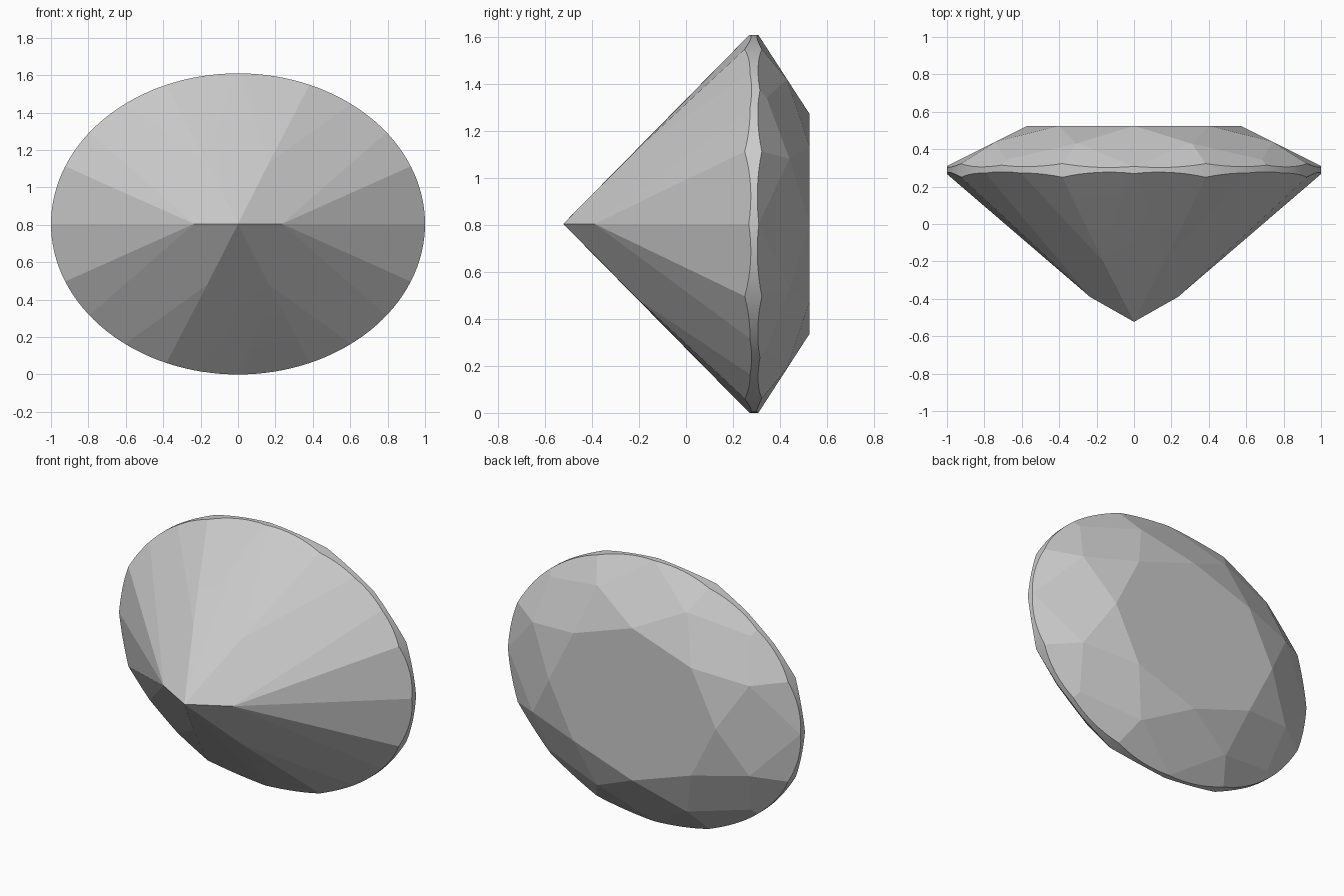
import bpy, bmesh
from math import radians, cos, sin
from mathutils import Vector, Matrix

cube = bpy.data.objects.get("Cube")
if cube:
    bpy.data.objects.remove(cube, do_unlink=True)

HALF_W, HALF_H = 1.0, 0.805


def rim(degrees, y):
    """Point on the oval girdle."""
    a = radians(degrees)
    return Vector((HALF_W * cos(a), y, HALF_H * sin(a)))


# Pavilion junctions
culet = Vector((0, -0.523, 0))
ridge_end = Vector((0.235, -0.39, 0))
upper_joint = Vector((0.165, -0.2, 0.325))
p0, p22, p45, p67, p90 = [rim(22.5 * i, y) for i, y in enumerate((0.267, 0.25, 0.262, 0.25, 0.27))]

# Crown junctions
t0, t45, t90 = Vector((0.57, 0.525, 0)), Vector((0.403, 0.525, 0.332)), Vector((0, 0.525, 0.47))
m22, m67 = Vector((0.74, 0.44, 0.278)), Vector((0.31, 0.43, 0.615))
c0, c22, c45, c67, c90 = [rim(22.5 * i, y) for i, y in enumerate((0.31, 0.323, 0.315, 0.323, 0.308))]

# Facets of one quarter, each given by three points
side = Vector((0, 0, 0.2))
across = Vector((0.2, 0, 0))
facets = [
    (t0, t45, t90),
    (t0, c0, c0 + side), (t45, m22, m67), (t90, c90, c90 + across),
    (t0, t45, m22), (t45, t90, m67),
    (m22, c0, c22), (m22, c22, c45), (m67, c45, c67), (m67, c67, c90),
    (culet, ridge_end, upper_joint), (culet, upper_joint, p90),
    (ridge_end, p0, p22), (ridge_end, p22, p45),
    (upper_joint, p45, p67), (upper_joint, p67, p90),
]

# Oval blank, lying along y
bm = bmesh.new()
bmesh.ops.create_cone(bm, cap_ends=True, segments=128, radius1=1, radius2=1, depth=2,
                      matrix=Matrix.Diagonal((HALF_W, 1, HALF_H, 1)) @ Matrix.Rotation(radians(90), 4, 'X'))

# Grind every facet, mirrored to the four quarters
core = Vector((0, 0.25, 0))
for a, b, c in facets:
    normal = (b - a).cross(c - a).normalized()
    if normal.dot(a - core) < 0:
        normal.negate()
    for sx in (1, -1):
        for sz in (1, -1):
            flip = Vector((sx, 1, sz))
            bmesh.ops.bisect_plane(bm, geom=bm.verts[:] + bm.edges[:] + bm.faces[:], dist=1e-5,
                                   plane_co=a * flip, plane_no=normal * flip, clear_outer=True)
            open_edges = [e for e in bm.edges if e.is_boundary]
            if open_edges:
                bmesh.ops.holes_fill(bm, edges=open_edges, sides=0)

bmesh.ops.recalc_face_normals(bm, faces=bm.faces[:])
bmesh.ops.translate(bm, verts=bm.verts[:], vec=(0, 0, HALF_H))

mesh = bpy.data.meshes.new("oval_gem")
bm.to_mesh(mesh)
bm.free()
gem = bpy.data.objects.new("oval_gem", mesh)
bpy.context.collection.objects.link(gem)

# Grey stone
stone = bpy.data.materials.new("grey_stone")
stone.use_nodes = True
colour = (0.6, 0.6, 0.6, 1)
stone.diffuse_color = colour
stone.node_tree.nodes["Principled BSDF"].inputs["Base Color"].default_value = colour
mesh.materials.append(stone)

# Smooth girdle, crisp facets
bpy.ops.object.select_all(action='DESELECT')
gem.select_set(True)
bpy.context.view_layer.objects.active = gem
bpy.ops.object.shade_smooth_by_angle(angle=radians(4.5))
